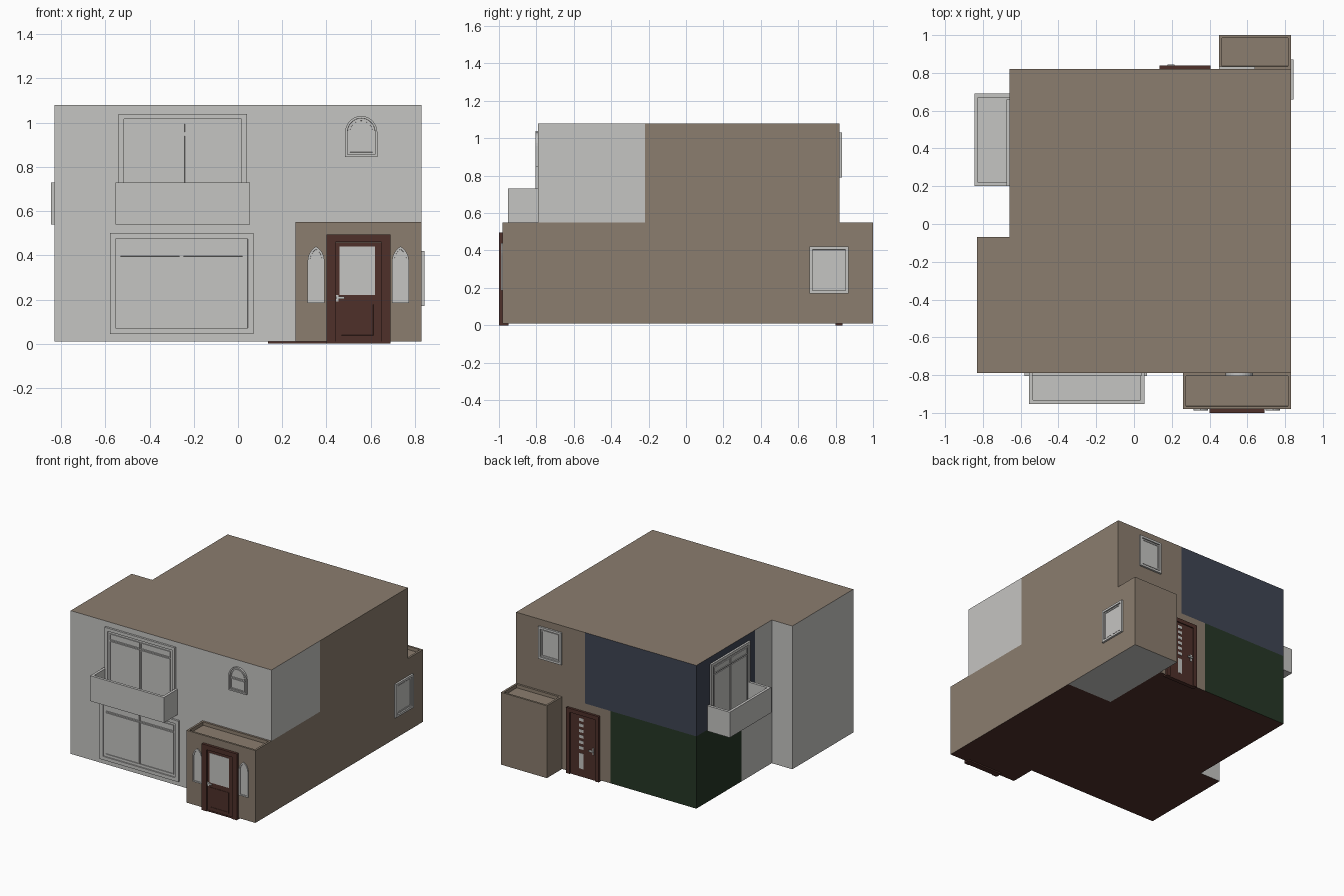
import bpy, bmesh, math
from mathutils import Matrix

if "Cube" in bpy.data.objects:
    bpy.data.objects.remove(bpy.data.objects["Cube"])


def material(name, rgb):
    m = bpy.data.materials.new(name)
    m.diffuse_color = (*rgb, 1)
    m.use_nodes = True
    m.node_tree.nodes["Principled BSDF"].inputs["Base Color"].default_value = m.diffuse_color
    return m


GREY = material("light grey", (0.56, 0.555, 0.54))
TAN = material("tan render", (0.258, 0.205, 0.156))
BROWN = material("dark red brown", (0.078, 0.03, 0.023))
SLATE = material("slate blue", (0.05, 0.06, 0.088))
GREEN = material("dark green", (0.019, 0.038, 0.019))
MATS = [GREY, TAN, BROWN, SLATE, GREEN]
grey, tan, brown, slate, green = range(5)


def finish(bm, name, mats):
    me = bpy.data.meshes.new(name)
    bmesh.ops.recalc_face_normals(bm, faces=bm.faces[:])
    bm.to_mesh(me)
    bm.free()
    for m in mats:
        me.materials.append(m)
    ob = bpy.data.objects.new(name, me)
    bpy.context.collection.objects.link(ob)
    return ob


# Storeys: plan cells extruded, wall colours picked by direction and place
XS = [-.83, -.66, .05, .26, .45, .83]
YS = [-.98, -.79, -.22, -.07, .13, .285, .82, 1.0]


def storey(name, z0, z1, inside, rule):
    bm = bmesh.new()
    for x0, x1 in zip(XS, XS[1:]):
        for y0, y1 in zip(YS, YS[1:]):
            if inside((x0 + x1) / 2, (y0 + y1) / 2):
                bm.faces.new([bm.verts.new((x, y, z0)) for x, y in
                              ((x0, y0), (x1, y0), (x1, y1), (x0, y1))])
    bmesh.ops.remove_doubles(bm, verts=bm.verts[:], dist=1e-4)
    new = bmesh.ops.extrude_face_region(bm, geom=bm.faces[:], use_keep_orig=True)["geom"]
    bmesh.ops.translate(bm, vec=(0, 0, z1 - z0),
                        verts=[g for g in new if isinstance(g, bmesh.types.BMVert)])
    bmesh.ops.recalc_face_normals(bm, faces=bm.faces[:])
    # shallow parapets on the porch and rear annex roofs
    for test in (lambda y: y < -.79, lambda y: y > .82):
        roof = [f for f in bm.faces if f.normal.z > .5 and test(f.calc_center_median().y)]
        if roof:
            bmesh.ops.inset_region(bm, faces=roof, thickness=.015, use_even_offset=True)
            bmesh.ops.translate(bm, vec=(0, 0, 0), verts=[])
            bmesh.ops.inset_region(bm, faces=roof, thickness=.0005, depth=-.025,
                                   use_even_offset=True)
    bm.normal_update()
    for f in bm.faces:
        f.material_index = rule(f.calc_center_median(), f.normal)
    bmesh.ops.dissolve_limit(bm, angle_limit=.01, verts=bm.verts[:], edges=bm.edges[:],
                             delimit={'MATERIAL'})
    return finish(bm, name, MATS)


def main_plan(x, y):
    return -.79 < y < .82 and (x > -.66 or y < -.07)


def lower_plan(x, y):
    return main_plan(x, y) or (y < -.79 and x > .26) or (y > .82 and x > .45)


def lower_rule(c, n):
    if n.z < -.5:
        return grey if c.x > .45 and c.y > .285 else brown
    if n.z > .5 or c.y < -.795 or c.x > .8 or c.y > .825:
        return tan
    if c.y > .285 and (n.x < -.5 and c.x < 0 or n.y > .5 and c.x < .05):
        return green
    return tan if n.y > .5 and c.y > .5 or c.x > .4 else grey


def upper_rule(c, n):
    if abs(n.z) > .5:
        return tan
    if n.x > .5:
        return grey if c.y < -.22 else tan
    if n.y > .5 and c.y > .5:
        return slate if c.x < .26 else tan
    return slate if n.x < -.5 and c.y > .13 else grey


storey("lower_storey", .01, .55, lower_plan, lower_rule)
storey("upper_storey", .55, 1.08, main_plan, upper_rule)

# Wall fittings: outlines in (u, z) on a wall, raised outwards, with sunk centre
ANGLE = {"front": 0, "left": -90, "back": 180, "right": 90}


def fitting(name, mat, side, offset, pieces):
    bm = bmesh.new()
    for outline, base, out, border, sink in pieces:
        front = [bm.verts.new((u, -offset - out, z)) for u, z in outline]
        back = [bm.verts.new((u, -offset - base, z)) for u, z in outline]
        n = len(front)
        face = bm.faces.new(front)
        bm.faces.new(back[::-1])
        for i in range(n):
            j = (i + 1) % n
            bm.faces.new((front[j], front[i], back[i], back[j]))
        bm.normal_update()
        if border:
            bmesh.ops.inset_region(bm, faces=[face], thickness=border, use_even_offset=True)
            bmesh.ops.inset_region(bm, faces=[face], thickness=.0005, depth=-sink,
                                   use_even_offset=True)
    bm.transform(Matrix.Rotation(math.radians(ANGLE[side]), 4, 'Z'))
    return finish(bm, name, [mat])


def rect(u0, u1, z0, z1):
    return [(u0, z0), (u1, z0), (u1, z1), (u0, z1)]


def round_top(u0, u1, z0, z1):
    r, c = (u1 - u0) / 2, (u0 + u1) / 2
    return [(u0, z0), (u1, z0)] + [(c + r * math.cos(a * math.pi / 14),
                                    z1 - r + r * math.sin(a * math.pi / 14)) for a in range(15)]


def lancet(u0, u1, z0, z1):
    w = u1 - u0
    spring = z1 - .866 * w
    arc = [(w * math.cos(math.radians(a)), w * math.sin(math.radians(a))) for a in range(0, 61, 10)]
    return ([(u0, z0), (u1, z0)] + [(u0 + x, spring + z) for x, z in arc]
            + [(u1 - x, spring + z) for x, z in arc[-2::-1]])


# Double windows with transom lights
def double_window(name, side, off, u0, u1, z0, z1, m):
    c, t = (u0 + u1) / 2, z1 - m - .052
    parts = [(rect(u0, u1, z0, z1), -.005, .015, m * .6, .008)]
    for a, b in ((u0 + m, c - .003), (c + .003, u1 - m)):
        for lo, hi in ((z0 + m, t - .003), (t + .003, z1 - m)):
            parts.append((rect(a, b, lo, hi), .004, .013, .006, .005))
    fitting(name, GREY, side, off, parts)


double_window("front_lower_window", "front", .79, -.58, .07, .045, .50, .043)
double_window("front_balcony_window", "front", .79, -.54, .04, .55, 1.04, .04)
double_window("left_balcony_window", "left", .66, -.66, -.20, .55, 1.03, .036)


# Balconies: floor, two cheeks and a front panel
def balcony(name, side, off, u0, u1, depth):
    t, z0, z1 = .02, .54, .73
    fitting(name, GREY, side, off, [
        (rect(u0, u1, z0, z0 + .02), 0, depth, 0, 0),
        (rect(u0, u0 + t, z0 + .02, z1), 0, depth, 0, 0),
        (rect(u1 - t, u1, z0 + .02, z1), 0, depth, 0, 0),
        (rect(u0 + t, u1 - t, z0 + .02, z1), depth - t, depth, 0, 0)])


balcony("front_balcony", "front", .79, -.555, .055, .163)
balcony("left_balcony", "left", .66, -.69, -.20, .185)

# Single windows
for name, side, off, r in (("right_window", "right", .83, (.66, .87, .17, .42)),
                           ("back_window", "back", .82, (-.64, -.45, .79, 1.03))):
    inner = (r[0] + .022, r[1] - .022, r[2] + .022, r[3] - .022)
    fitting(name, GREY, side, off, [(rect(*r), -.005, .014, .016, .01),
                                    (rect(*inner), .002, .009, .008, .004)])

# Arched window above the porch
fitting("arched_window", GREY, "front", .79, [
    (round_top(.485, .63, .845, 1.03), -.005, .015, .01, .008),
    (rect(.50, .615, .86, .937), .004, .013, .006, .005),
    (round_top(.50, .615, .943, 1.015), .004, .013, .006, .005)])

# Pointed porch windows
for name, u in (("porch_window_left", .315), ("porch_window_right", .697)):
    fitting(name, GREY, "front", .98, [(lancet(u, u + .076, .185, .44), -.005, .008, .01, .005)])

# Front door
fitting("front_door", BROWN, "front", .98, [
    (rect(.40, .44, 0, .495), -.03, .02, 0, 0),
    (rect(.65, .69, 0, .495), -.03, .02, 0, 0),
    (rect(.44, .65, .46, .495), -.03, .02, 0, 0),
    (rect(.44, .65, 0, .01), -.03, .015, 0, 0),
    (rect(.442, .648, .01, .458), -.005, .012, 0, 0),
    (rect(.46, .62, .03, .185), .01, .015, .008, .002)])
fitting("front_door_glass", GREY, "front", .98, [(rect(.46, .62, .22, .44), .01, .014, 0, 0)])
fitting("front_door_handle", GREY, "front", .98, [
    (rect(.443, .455, .19, .22), .01, .015, 0, 0),
    (rect(.443, .482, .202, .214), .014, .02, 0, 0)])

# Back door with a column of small lights
fitting("back_door", BROWN, "back", .82, [
    (rect(-.405, -.375, 0, .49), -.02, .018, 0, 0),
    (rect(-.165, -.135, 0, .49), -.02, .018, 0, 0),
    (rect(-.375, -.165, .46, .49), -.02, .018, 0, 0),
    (rect(-.375, -.165, 0, .46), -.02, .01, 0, 0)])
lights = [(rect(-.30, -.265, z, z + .022), .008, .012, 0, 0)
          for z in (.205 + .042 * i for i in range(6))]
fitting("back_door_lights", GREY, "back", .82,
        lights + [(rect(-.30, -.265, .06, .175), .008, .012, 0, 0)])
fitting("back_door_handle", GREY, "back", .82, [
    (rect(-.19, -.178, .19, .24), .008, .015, 0, 0),
    (rect(-.215, -.178, .21, .222), .014, .024, 0, 0)])
